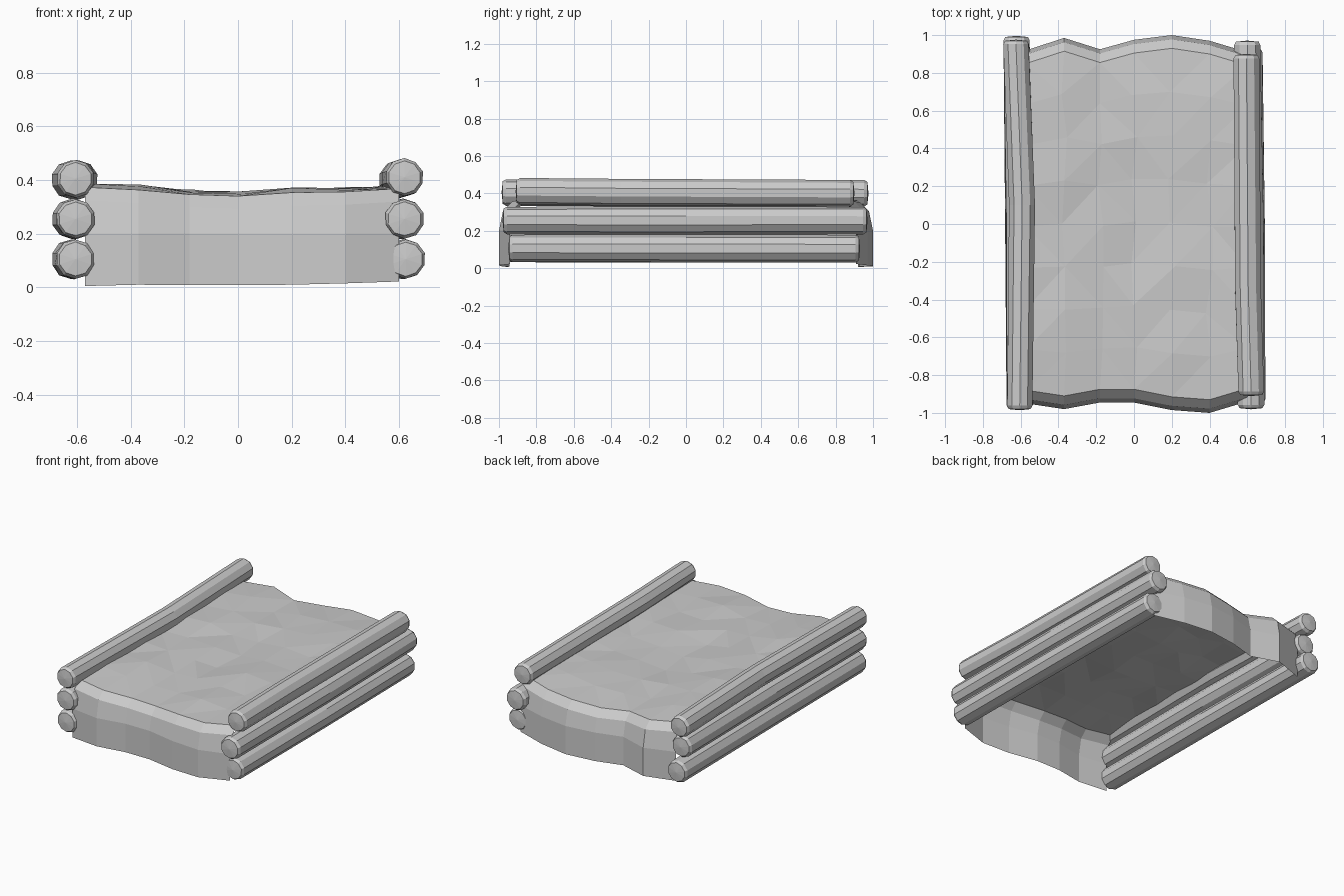
import bpy, bmesh, math, random
from mathutils import Vector

random.seed(4)
cube = bpy.data.objects.get("Cube")
if cube:
    bpy.data.objects.remove(cube, do_unlink=True)

grey = bpy.data.materials.new("plain_grey")
grey.use_nodes = True
colour = (0.6, 0.6, 0.6, 1)
grey.diffuse_color = colour
grey.node_tree.nodes["Principled BSDF"].inputs["Base Color"].default_value = colour


def finish(name, bm):
    mesh = bpy.data.meshes.new(name)
    bm.to_mesh(mesh)
    bm.free()
    mesh.materials.append(grey)
    obj = bpy.data.objects.new(name, mesh)
    bpy.context.collection.objects.link(obj)


def bridge(bm, a, b, closed=False):
    n = len(a)
    for i in range(n if closed else n - 1):
        j = (i + 1) % n
        bm.faces.new((a[i], a[j], b[j], b[i]))


# Rough log: ten-sided tube through three points, worn ends, fanned caps
def log(name, front, bend, back, radius=0.075, sides=10):
    front, bend, back = Vector(front), Vector(bend), Vector(back)
    lip = Vector((0, 0.018, 0))
    stations = [(front, 0.84), (front + lip, 0.98), (bend, 1.0),
                (back - lip, 0.98), (back, 0.84)]
    bm = bmesh.new()
    rings = []
    for centre, scale in stations:
        ring = []
        for i in range(sides):
            a = math.tau * (i + 0.5) / sides
            r = radius * scale * random.uniform(0.98, 1.02)
            ring.append(bm.verts.new(centre + Vector((math.cos(a) * r, 0, math.sin(a) * r))))
        rings.append(ring)
    for a, b in zip(rings, rings[1:]):
        bridge(bm, a, b, True)
    for ring, centre, out in ((rings[0], front, -1), (rings[-1], back, 1)):
        tip = bm.verts.new(centre + Vector((0, 0.006 * out, 0)))
        for i in range(sides):
            bm.faces.new((ring[i], ring[(i + 1) % sides], tip))
    bmesh.ops.recalc_face_normals(bm, faces=bm.faces)
    finish(name, bm)


log("right_top_log", (-0.605, -0.98, 0.405), (-0.592, 0.1, 0.4), (-0.625, 0.97, 0.4), 0.072)
log("right_middle_log", (-0.605, -0.975, 0.255), (-0.605, 0, 0.255), (-0.62, 0.94, 0.255))
log("right_bottom_log", (-0.605, -0.97, 0.105), (-0.61, 0, 0.105), (-0.622, 0.99, 0.105))
log("left_top_log", (0.62, -0.905, 0.41), (0.605, -0.35, 0.405), (0.595, 0.895, 0.4), 0.072)
log("left_middle_log", (0.62, -0.975, 0.255), (0.615, 0, 0.255), (0.6, 0.965, 0.255))
log("left_bottom_log", (0.625, -0.945, 0.105), (0.62, 0, 0.105), (0.61, 0.925, 0.105))

# Wavy deck: one open sheet running up the front wall, over the top, down the back
columns = [-0.57, -0.37, -0.18, 0, 0.2, 0.4, 0.6]
front_edge = [-0.95, -0.98, -0.945, -0.945, -0.985, -1.0, -0.94]
back_edge = [0.92, 0.985, 0.925, 0.975, 1.0, 0.97, 0.91]
crown = [0.385, 0.375, 0.358, 0.352, 0.365, 0.368, 0.38]
base = [0.005, 0.01, 0.008, 0.008, 0.01, 0.015, 0.022]
rim = [(0, 0), (0, 0.2), (0.022, -0.06), (0.07, -0.012)]  # inset, height


def rim_row(bm, edge, sign):
    rows = []
    for k, (inset, h) in enumerate(rim):
        rows.append([bm.verts.new((x, e - sign * inset,
                                   base[i] if k == 0 else h if k == 1 else crown[i] + h))
                     for i, (x, e) in enumerate(zip(columns, edge))])
    return rows


bm = bmesh.new()
front_rows = rim_row(bm, front_edge, -1)
back_rows = rim_row(bm, back_edge, 1)
top_rows = []
count = 8
for k in range(1, count):
    t = k / count
    row = []
    for i, x in enumerate(columns):
        inner = 0 < i < len(columns) - 1
        y = (front_edge[i] + 0.07) * (1 - t) + (back_edge[i] - 0.07) * t
        dx = random.uniform(-0.02, 0.02) if inner else 0
        row.append(bm.verts.new((x + dx, y, crown[i] + random.uniform(-0.012, 0.008))))
    top_rows.append(row)
rows = front_rows + top_rows + back_rows[::-1]
for a, b in zip(rows, rows[1:]):
    bridge(bm, a, b)
bmesh.ops.triangulate(bm, faces=[f for f in bm.faces if f.normal.z > 0.5 or f.calc_center_median().z > 0.34])
bm.normal_update()
finish("deck", bm)
